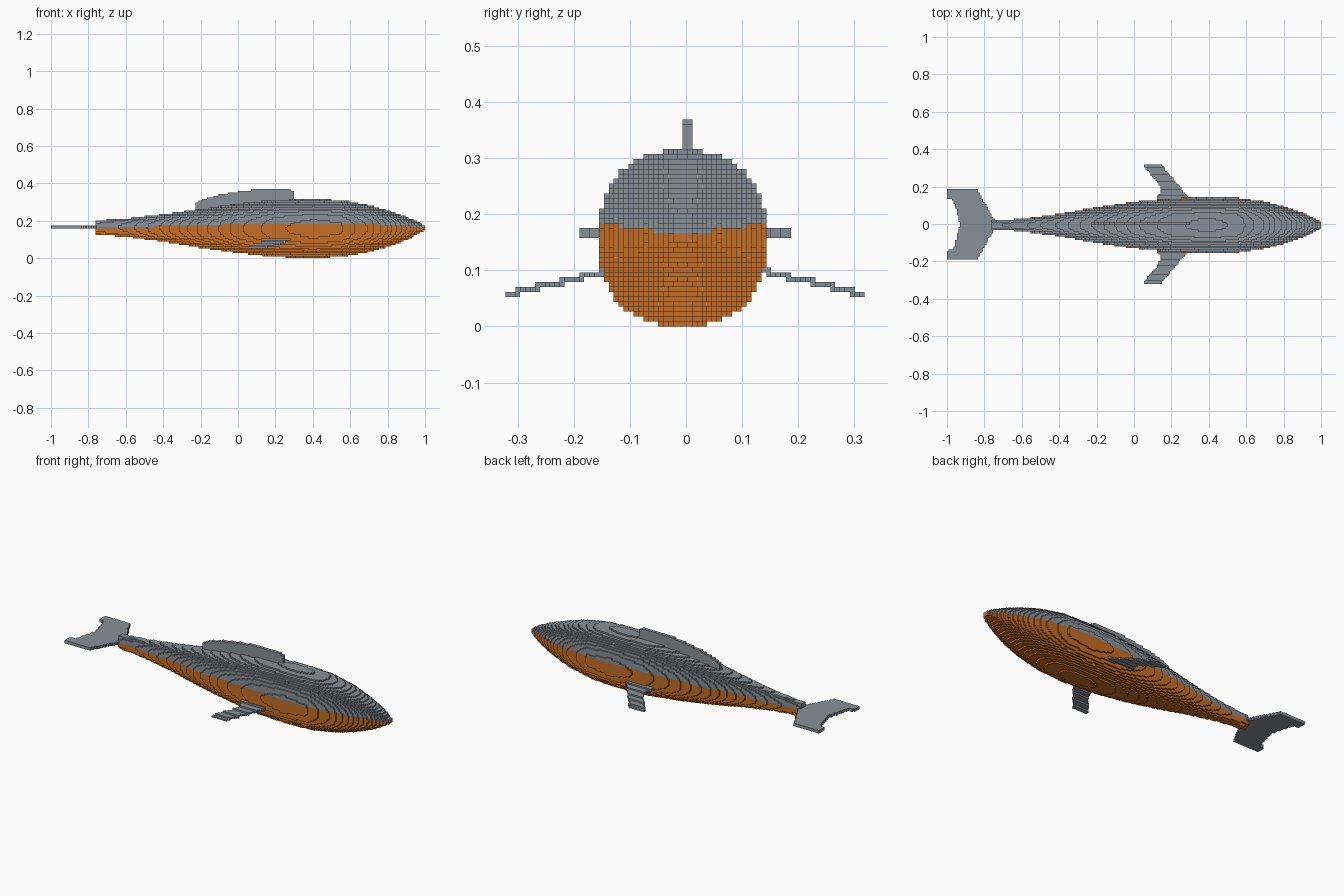
import bpy
import bmesh
from mathutils import Vector

cube = bpy.data.objects.get("Cube")
if cube:
    bpy.data.objects.remove(cube, do_unlink=True)

S = 2 / 228                       # block size
ORIGIN = Vector((-1, -0.006, 0))  # block grid origin


def material(name, rgb):
    m = bpy.data.materials.new(name)
    m.use_nodes = True
    m.diffuse_color = (*rgb, 1)
    m.node_tree.nodes["Principled BSDF"].inputs["Base Color"].default_value = (*rgb, 1)
    return m


GREY = material("slate grey", (0.25, 0.28, 0.315))
ORANGE = material("belly orange", (0.56, 0.155, 0.018))

# Corner offsets of each block side, keyed by outward direction
SIDES = {
    (1, 0, 0): ((1, 0, 0), (1, 1, 0), (1, 1, 1), (1, 0, 1)),
    (-1, 0, 0): ((0, 0, 0), (0, 0, 1), (0, 1, 1), (0, 1, 0)),
    (0, 1, 0): ((0, 1, 0), (0, 1, 1), (1, 1, 1), (1, 1, 0)),
    (0, -1, 0): ((0, 0, 0), (1, 0, 0), (1, 0, 1), (0, 0, 1)),
    (0, 0, 1): ((0, 0, 1), (1, 0, 1), (1, 1, 1), (0, 1, 1)),
    (0, 0, -1): ((0, 0, 0), (0, 1, 0), (1, 1, 0), (1, 0, 0)),
}


def lerp(points, x):
    """Piecewise linear lookup in a list of (x, value)."""
    for (x0, v0), (x1, v1) in zip(points, points[1:]):
        if x <= x1:
            return v0 + (v1 - v0) * max(0, (x - x0) / (x1 - x0))
    return points[-1][1]


def in_polygon(poly, x, y):
    hit = False
    for (x0, y0), (x1, y1) in zip(poly, poly[1:] + poly[:1]):
        if (y0 > y) != (y1 > y) and x < x0 + (y - y0) * (x1 - x0) / (y1 - y0):
            hit = not hit
    return hit


def build_blocks(name, low, high, inside, mats, mat_rule=None):
    """Fill a region with blocks and keep only the outer skin."""
    lo = [round((low[a] - ORIGIN[a]) / S) for a in range(3)]
    hi = [round((high[a] - ORIGIN[a]) / S) for a in range(3)]
    cells = {}
    for i in range(lo[0], hi[0]):
        x = ORIGIN.x + (i + 0.5) * S
        for j in range(lo[1], hi[1]):
            y = ORIGIN.y + (j + 0.5) * S
            for k in range(lo[2], hi[2]):
                z = (k + 0.5) * S
                if inside(x, y, z):
                    cells[i, j, k] = mat_rule(x, z) if mat_rule else 0
    bm = bmesh.new()
    verts = {}
    for (i, j, k), mat in cells.items():
        for (dx, dy, dz), corners in SIDES.items():
            if (i + dx, j + dy, k + dz) in cells:
                continue
            ring = []
            for a, b, c in corners:
                key = (i + a, j + b, k + c)
                if key not in verts:
                    verts[key] = bm.verts.new(ORIGIN + Vector(key) * S)
                ring.append(verts[key])
            bm.faces.new(ring).material_index = mat
    mesh = bpy.data.meshes.new(name)
    bm.to_mesh(mesh)
    bm.free()
    for m in mats:
        mesh.materials.append(m)
    obj = bpy.data.objects.new(name, mesh)
    bpy.context.collection.objects.link(obj)
    return obj


# Body outline along its length: back, belly and half width
BACK = [(-0.76, 0.203), (-0.6, 0.212), (-0.4, 0.235), (-0.2, 0.262), (0, 0.291),
        (0.2, 0.31), (0.4, 0.314), (0.55, 0.31), (0.7, 0.284), (0.8, 0.256),
        (0.9, 0.222), (0.97, 0.19), (1, 0.172)]
BELLY = [(-0.76, 0.125), (-0.6, 0.114), (-0.4, 0.088), (-0.2, 0.055), (0, 0.027),
         (0.2, 0.006), (0.4, 0), (0.55, 0.007), (0.7, 0.032), (0.8, 0.06),
         (0.9, 0.096), (0.97, 0.133), (1, 0.153)]
WIDTH = [(-0.76, 0.024), (-0.6, 0.033), (-0.4, 0.06), (-0.2, 0.096), (0, 0.125),
         (0.2, 0.143), (0.4, 0.149), (0.55, 0.146), (0.7, 0.126), (0.8, 0.1),
         (0.9, 0.066), (0.97, 0.035), (1, 0.015)]
sections = {}


def section(x):
    if x not in sections:
        top, bottom = lerp(BACK, x), lerp(BELLY, x)
        sections[x] = ((top + bottom) / 2, (top - bottom) / 2, lerp(WIDTH, x))
    return sections[x]


def in_body(x, y, z):
    mid, half_h, half_w = section(x)
    return abs((y - ORIGIN.y) / half_w) ** 2.4 + abs((z - mid) / half_h) ** 2.4 <= 1


# Orange belly below a waterline that rises where the body is widest
build_blocks("body", (-0.76, -0.17, 0), (1, 0.17, 0.33), in_body, [GREY, ORANGE],
             lambda x, z: int(z < 0.163 + 0.15 * section(x)[2]))

# Dorsal fin, two blocks thick
DORSAL = [(-0.23, 0.24), (-0.23, 0.295), (-0.2, 0.31), (-0.1, 0.339), (0, 0.355),
          (0.1, 0.368), (0.28, 0.368), (0.295, 0.355), (0.295, 0.29)]
build_blocks("dorsal_fin", (-0.25, -0.006, 0.22), (0.31, 0.012, 0.38),
             lambda x, y, z: in_polygon(DORSAL, x, z), [GREY])

# Tail fluke, flat and forked
half = [(-0.745, 0.02), (-0.84, 0.191), (-1.01, 0.191), (-1.01, 0.145),
        (-0.965, 0.13), (-0.93, 0)]
FLUKE = half + [(x, -y) for x, y in half[-2::-1]]
build_blocks("tail_fluke", (-1, -0.21, 0.158), (-0.74, 0.21, 0.175),
             lambda x, y, z: in_polygon(FLUKE, x, y + 0.003), [GREY])

# Pectoral fins, swept back and drooping in steps
PECTORAL = [(0.32, 0.1), (0.285, 0.15), (0.145, 0.318), (0.055, 0.318),
            (0.055, 0.305), (0.135, 0.21), (0.14, 0.17), (0.12, 0.14), (0.12, 0.1)]


def in_pectoral(x, y, z):
    y = abs(y)
    droop = 0.098 - 0.235 * (y - 0.143)
    return abs(z - droop) < 0.62 * S and in_polygon(PECTORAL, x, y)


for side, y0, y1 in (("left", 0.1, 0.33), ("right", -0.33, -0.1)):
    build_blocks(side + "_pectoral_fin", (0.04, y0, 0.03), (0.34, y1, 0.13),
                 in_pectoral, [GREY])
